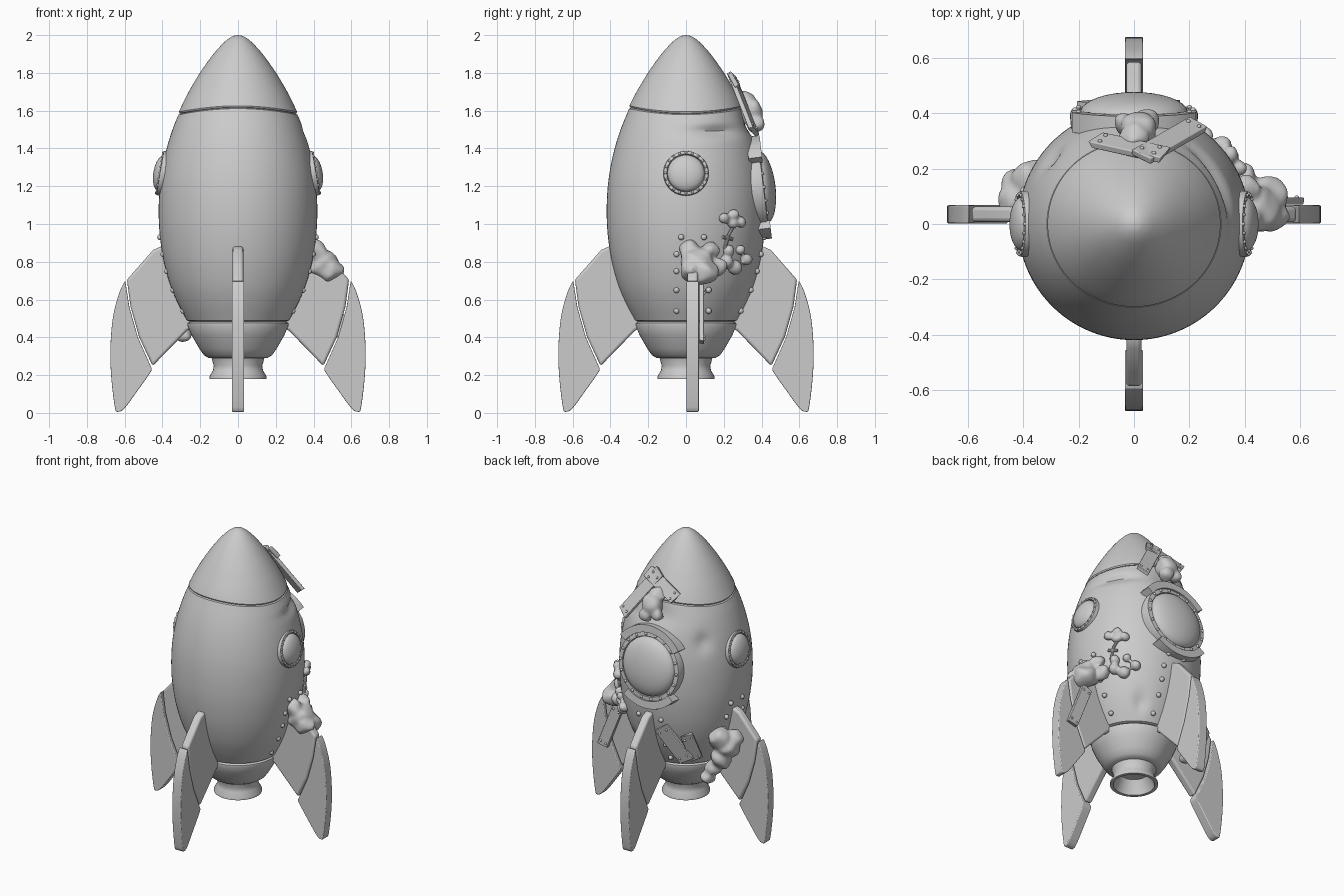
import bpy, bmesh, math, random
from mathutils import Vector, Matrix, noise

if "Cube" in bpy.data.objects:
    bpy.data.objects.remove(bpy.data.objects["Cube"])

random.seed(4)
PI = math.pi

def finish(name, bm, mat=None, angle=35, bevel=0):
    bmesh.ops.recalc_face_normals(bm, faces=bm.faces)
    me = bpy.data.meshes.new(name)
    bm.to_mesh(me)
    bm.free()
    ob = bpy.data.objects.new(name, me)
    bpy.context.collection.objects.link(ob)
    if mat:
        ob.matrix_world = mat
    if bevel:
        m = ob.modifiers.new("Bevel", 'BEVEL')
        m.width, m.segments, m.limit_method = bevel, 3, 'ANGLE'
        m.angle_limit = math.radians(40)
    bpy.ops.object.select_all(action='DESELECT')
    ob.select_set(True)
    bpy.context.view_layer.objects.active = ob
    bpy.ops.object.shade_smooth_by_angle(angle=math.radians(angle))
    return ob

def smooth_curve(pts, n=5):
    # Catmull-Rom sampling of a 2D point list
    out = []
    P = [Vector(p) for p in [pts[0]] + pts + [pts[-1]]]
    for a, b, c, d in zip(P, P[1:], P[2:], P[3:]):
        for i in range(n):
            t = i / n
            q = 0.5 * (2*b + (c-a)*t + (2*a-5*b+4*c-d)*t*t + (3*b-a-3*c+d)*t**3)
            out.append((q.x, q.y))
    return out + [pts[-1]]

def lathe(name, prof, steps=64, arc=None, mat=None, warp=None, angle=35):
    # spins (radius, z); with arc=(a0, a1) the profile is a closed section
    bm = bmesh.new()
    a0, a1 = arc or (0, 2*PI)
    n = steps + (1 if arc else 0)
    rings = []
    for i in range(n):
        a = a0 + (a1 - a0) * i / steps
        rings.append([bm.verts.new((r*math.cos(a), r*math.sin(a), z)) for r, z in prof])
    m = len(prof)
    for i in range(steps):
        A, B = rings[i], rings[(i+1) % n]
        for j in range(m if arc else m-1):
            k = (j+1) % m
            bm.faces.new((A[j], B[j], B[k], A[k]))
    if arc:
        bm.faces.new(rings[0])
        bm.faces.new(rings[-1])
    bmesh.ops.remove_doubles(bm, verts=bm.verts, dist=1e-5)
    if warp:
        for v in bm.verts:
            v.co = warp(v.co)
    return finish(name, bm, mat, angle)

# ---------- hull ----------
hull = smooth_curve([(.27, .49), (.318, .58), (.36, .68), (.395, .81), (.415, .95), (.42, 1.07),
                     (.415, 1.19), (.40, 1.3), (.375, 1.41), (.343, 1.51), (.308, 1.595)], 6)

def radius(z):
    for (r0, z0), (r1, z1) in zip(hull, hull[1:]):
        if z0 <= z <= z1:
            return r0 + (r1-r0) * (z-z0) / (z1-z0)
    return hull[0][0] if z < 1 else hull[-1][0]

# dents: angle, z, angular size, height size, depth
DENTS = [(.5, 1.49, .4, .03, .03), (2.47, 1.37, .13, .06, .02),
         (1.0, .6, .12, .06, .02), (1.55, 1.52, .4, .06, .025)]

def warp(co):
    a, r, z = math.atan2(co.y, co.x), math.hypot(co.x, co.y), co.z
    k = 1.0
    for da, dz, sa, sz, d in DENTS:
        if r > .2:
            k -= d / r * math.exp(-((a-da)/sa)**2 - ((z-dz)/sz)**2)
    dz = -.016 * math.cos(2*a) * math.exp(-((z-1.6)/.07)**2)
    shrink = 1 - dz * 1.4
    return Vector((co.x*k*shrink, co.y*k*shrink, z + dz))

lathe("hull", [(0, .49), (.25, .482)] + hull + [(.29, 1.603), (0, 1.603)], 96, warp=warp)
nose = smooth_curve([(.306, 1.61), (.285, 1.655), (.25, 1.72), (.195, 1.81), (.13, 1.9), (.07, 1.965), (.03, 1.993), (0, 2)], 5)
lathe("nose_cone", [(0, 1.6), (.295, 1.6), (.303, 1.602)] + nose, 96, warp=warp)
lathe("tail_skirt", [(0, .485), (.255, .483), (.267, .475), (.268, .465), (.245, .41), (.205, .34),
                     (.18, .305), (.155, .29), (0, .288)])
lathe("engine_nozzle", [(.13, .30), (.14, .288), (.128, .25), (.132, .225), (.15, .195), (.151, .18),
                        (.13, .18), (.115, .22), (.09, .27), (0, .28)])

# ---------- fins ----------
seam = [(.595, .695), (.575, .56), (.53, .40), (.458, .245)]
inner = [(.33, .89), (.41, .88), (.45, .862), (.535, .765), (.588, .705)] + \
        [(x-.006, z+.003) for x, z in seam[1:]] + [(.27, .435), (.22, .46)]
outer = smooth_curve([(.458, .238), (.463, .215), (.53, .12), (.60, .025), (.635, .006), (.652, .03),
                      (.672, .2), (.675, .36), (.66, .52), (.625, .645), (.597, .7)], 3) + seam[1:3]

def slab(name, pts, thick, mat):
    bm = bmesh.new()
    f = bm.faces.new([bm.verts.new((x, -thick/2, z)) for x, z in pts])
    g = bmesh.ops.extrude_face_region(bm, geom=[f])
    bmesh.ops.translate(bm, vec=(0, thick, 0), verts=[v for v in g['geom'] if isinstance(v, bmesh.types.BMVert)])
    finish(name, bm, mat, 40, .014)

FINS = {"right": (0, .035), "left": (PI, .035), "back": (PI/2, 0), "front": (-PI/2, 0)}
for side, (a, dy) in FINS.items():
    m = Matrix.Translation((0, dy, 0)) @ Matrix.Rotation(a, 4, 'Z')
    slab(side + "_fin_root", inner, .056, m)
    slab(side + "_fin_blade", outer, .066, m)

# ---------- rivets ----------
def rivets(name, points, r):
    bm = bmesh.new()
    for p in points:
        bmesh.ops.create_uvsphere(bm, u_segments=10, v_segments=6, radius=r, matrix=Matrix.Translation(p))
    finish(name, bm, angle=60)

def on_hull(a, z, out=0):
    r = radius(z) + out
    return Vector((r*math.cos(a), r*math.sin(a), z))

for side in ("right", "left", "back"):
    a, dy = FINS[side]
    pts = []
    for z in (.54, .65, .75, .84, .93):
        for s in (-1, 1):
            w = .085 if z < .9 else .06
            p = on_hull(a + s*w/radius(z), z, .004)
            pts.append(p + Vector((0, dy, 0)) * (1 if side != "back" else 0))
    rivets(side + "_fin_rivets", pts, .016)

# ---------- windows ----------
def window(name, a, z, tilt, R, dome_r, face, apex, depth, bolts):
    n = Vector((math.cos(a)*math.cos(tilt), math.sin(a)*math.cos(tilt), math.sin(tilt)))
    c = Vector((face*math.cos(a), face*math.sin(a), z))
    m = Matrix.Translation(c) @ n.to_track_quat('Z', 'Y').to_matrix().to_4x4()
    lathe(name + "_frame", [(R*.97, -depth), (R, -.012), (R*.98, 0), (dome_r+.004, .003), (dome_r, -.01)], 48, mat=m)
    lathe(name + "_glass", [(dome_r*math.cos(t*PI/20), -.008 + (apex+.008)*math.sin(t*PI/20)) for t in range(11)],
          48, mat=m, angle=60)
    rr = (R + dome_r) / 2
    rivets(name + "_rivets", [m @ Vector((rr*math.cos(i*2*PI/bolts), rr*math.sin(i*2*PI/bolts), .002))
                              for i in range(bolts)], .007 if R < .2 else .01)
    return m

window("right_porthole", 0, 1.27, .17, .12, .098, .412, .036, .06, 20)
window("left_porthole", PI, 1.27, .17, .12, .098, .412, .036, .06, 20)
wm = window("back_window", PI/2, 1.195, .12, .232, .195, .41, .064, .10, 18)

# arc-shaped repair plates around the back window
up = (wm.inverted().to_3x3() @ Vector((0, 0, 1)))
ua = math.atan2(up.y, up.x)
sec = [(.225, -.06), (.275, -.06), (.275, .012), (.225, .012)]
for nm, off, half in (("upper", 0, .95), ("lower", PI + .1, .75)):
    lathe(nm + "_window_plate", sec, 20, (ua+off-half, ua+off+half), wm)

# ---------- planks ----------
def plank(name, p0, p1, normal, width=.085, thick=.025):
    p0, p1, n = Vector(p0), Vector(p1), Vector(normal)
    L = (p1-p0).length
    x = (p1-p0).normalized()
    z = (n - x*n.dot(x)).normalized()
    y = z.cross(x)
    m = Matrix((x, y, z)).transposed().to_4x4()
    m.translation = (p0+p1)/2
    bm = bmesh.new()
    bmesh.ops.create_cube(bm, size=1, matrix=Matrix.Diagonal((L, width, thick, 1)))
    for v in bm.verts:
        v.co.x += random.uniform(-.012, .012)
    finish(name, bm, m, 30, .004)
    rivets(name + "_nails", [m @ Vector((sx*(L/2-.03), sy*width*.28, thick/2))
                             for sx in (-1, 1) for sy in (-1, 1)], .008)

plank("nose_plank_a", (.03, .245, 1.78), (.23, .36, 1.49), (.2, .9, .45))
plank("nose_plank_b", (.11, .25, 1.765), (-.14, .305, 1.66), (-.1, .9, .45))
plank("tail_plank_a", (-.08, .39, .79), (-.21, .295, .56), (-.35, .9, -.3), .1)
plank("tail_plank_b", (-.23, .325, .75), (-.25, .235, .55), (-.7, .7, -.3), .08)
plank("right_fin_plank", (.58, .083, .37), (.46, .083, .67), (0, 1, 0), .075)

# ---------- foam patches ----------
def foam(name, balls, voxel=.011, rough=.02):
    bm = bmesh.new()
    for x, y, z, r in balls:
        bmesh.ops.create_icosphere(bm, subdivisions=3, radius=r, matrix=Matrix.Translation((x, y, z)))
    for v in bm.verts:
        v.co += noise.noise_vector(v.co * 14) * rough
    ob = finish(name, bm, angle=80)
    m = ob.modifiers.new("Merge", 'REMESH')
    m.mode, m.voxel_size, m.use_smooth_shade = 'VOXEL', voxel, True
    s = ob.modifiers.new("Soften", 'SMOOTH')
    s.iterations = 3

foam("nose_foam", [(.02, .34, 1.59, .065), (-.04, .36, 1.55, .04), (.05, .37, 1.53, .045), (0, .31, 1.66, .05)])
foam("right_foam", [(.44, .06, .79, .09), (.48, .09, .75, .075), (.41, .02, .85, .06), (.41, .13, .86, .05),
                    (.50, .03, .75, .06), (.40, .16, .77, .05)])
foam("left_foam", [(-.40, .12, .64, .085), (-.37, .16, .70, .075), (-.37, .14, .56, .075), (-.43, .09, .68, .06),
                   (-.32, .15, .48, .055), (-.29, .17, .42, .05)])
foam("foam_drops", [(*on_hull(math.asin(y/radius(z)), z, .012), r) for y, z, r in
                    ((.2, 1.03, .03), (.245, 1.05, .03), (.28, 1.01, .032), (.24, 1.0, .028), (.22, .86, .032),
                     (.31, .81, .035), (.25, .77, .04), (.28, .86, .028), (.21, .80, .035))], .009, .008)

# thin stems linking the drops
for i, (ya, za, yb, zb) in enumerate(((.2, .87, .22, .94), (.22, .94, .25, 1.0), (.19, .93, .24, .92))):
    A = on_hull(math.asin(ya/radius(za)), za, .01)
    B = on_hull(math.asin(yb/radius(zb)), zb, .01)
    bm = bmesh.new()
    bmesh.ops.create_cone(bm, cap_ends=True, segments=10, radius1=.009, radius2=.009, depth=(B-A).length)
    finish(f"foam_stem_{i}", bm, Matrix.Translation((A+B)/2) @ (B-A).to_track_quat('Z', 'Y').to_matrix().to_4x4())
